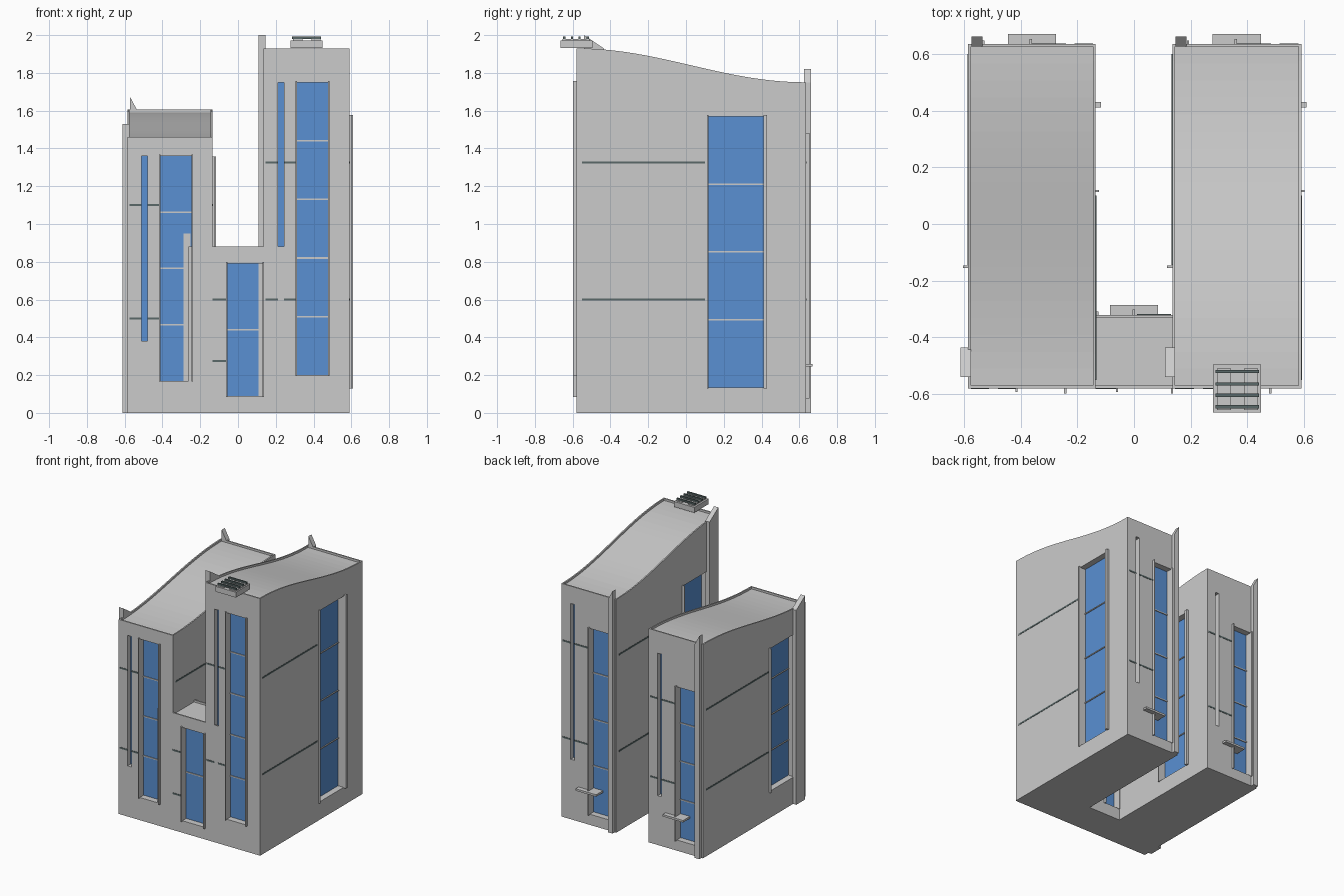
import bpy, bmesh, math

if "Cube" in bpy.data.objects:
    bpy.data.objects.remove(bpy.data.objects["Cube"])


def material(name, color):
    m = bpy.data.materials.new(name)
    m.diffuse_color = color
    m.use_nodes = True
    m.node_tree.nodes["Principled BSDF"].inputs["Base Color"].default_value = m.diffuse_color
    return m


GLASS = material("blue_glass", (0.1, 0.28, 0.65, 1))
DARK = material("dark_trim", (0.1, 0.14, 0.14, 1))


def add_prism(bm, pts, axis, a, b):
    """Extrude a (u, z) outline along x (axis 0) or y (axis 1)."""
    def co(t, u, z):
        return (t, u, z) if axis == 0 else (u, t, z)
    lo = [bm.verts.new(co(a, *p)) for p in pts]
    hi = [bm.verts.new(co(b, *p)) for p in pts]
    n = len(pts)
    faces = [bm.faces.new(lo), bm.faces.new(hi)]
    for i in range(n):
        j = (i + 1) % n
        faces.append(bm.faces.new((lo[i], lo[j], hi[j], hi[i])))
    bmesh.ops.recalc_face_normals(bm, faces=faces)


def rect(u0, u1, z0, z1):
    return [(u0, z0), (u1, z0), (u1, z1), (u0, z1)]


def make(name, prisms, mat=None):
    bm = bmesh.new()
    for p in prisms:
        add_prism(bm, *p)
    me = bpy.data.meshes.new(name)
    bm.to_mesh(me)
    bm.free()
    if mat:
        me.materials.append(mat)
    ob = bpy.data.objects.new(name, me)
    bpy.context.collection.objects.link(ob)
    return ob


def carve(ob, cutter):
    mod = ob.modifiers.new("openings", 'BOOLEAN')
    mod.operation = 'DIFFERENCE'
    mod.solver = 'EXACT'
    mod.object = cutter
    dg = bpy.context.evaluated_depsgraph_get()
    me = bpy.data.meshes.new_from_object(ob.evaluated_get(dg))
    ob.modifiers.clear()
    ob.data = me
    bpy.data.objects.remove(cutter)


def block(name, x0, x1, y0, y1, zf, zb, windows, slits, bands, shelf):
    faces = {"front": (1, y0, -1), "back": (1, y1, 1),
             "left": (0, x0, -1), "right": (0, x1, 1)}

    def on(face, outline, d0, d1):
        axis, plane, s = faces[face]
        return (outline, axis, plane + s * d0, plane + s * d1)

    def wave(y):
        t = (y - y0) / (y1 - y0)
        return zf + (zb - zf) * (1 - math.cos(math.pi * t)) / 2

    # walls with a wavy top, sunken roof behind a thin rim
    n, rim = 20, 0.01
    ys = [y0 + (y1 - y0) * i / n for i in range(n + 1)]
    wall = [(y1, 0), (y0, 0)] + [(y, wave(y)) for y in ys]
    inner = [y0 + rim + (y1 - y0 - 2 * rim) * i / n for i in range(n + 1)]
    sunk = [(y1 - rim, 2.2), (y0 + rim, 2.2)] + [(y, wave(y) - 0.015) for y in inner]
    cuts = [(sunk, 0, x0 + rim, x1 - rim)]
    glass, bars, frames = [], [], []

    # recessed windows with cross bars and side frames
    for face, u0, u1, z0, z1, count in windows:
        cuts.append(on(face, rect(u0, u1, z0, z1), -0.05, 0.05))
        glass.append(on(face, rect(u0, u1, z0, z1), -0.06, -0.046))
        for i in range(1, count):
            z = z0 + (z1 - z0) * i / count
            bars.append(on(face, rect(u0, u1, z - 0.004, z + 0.004), -0.05, -0.04))
        frames.append(on(face, rect(u0 - 0.008, u0, z0 - 0.005, z1 + 0.008), -0.04, 0.012))
        w = 0.02 if face == "right" else 0.008
        frames.append(on(face, rect(u1, u1 + w, z0 - 0.005, z1 + 0.008), -0.04, 0.018))
    # narrow slit windows
    for face, u0, u1, z0, z1 in slits:
        cuts.append(on(face, rect(u0, u1, z0, z1), -0.04, 0.05))
        glass.append(on(face, rect(u0, u1, z0, z1), -0.05, -0.036))

    body = make(name + "_walls", [(wall, 0, x0, x1)])
    carve(body, make("cutter", cuts))
    make(name + "_window_glass", glass, GLASS)
    make(name + "_window_bars", bars)
    make(name + "_window_frames", frames)
    # dark horizontal bands
    make(name + "_bands", [on(f, rect(u0, u1, z - 0.006, z + 0.006), -0.004, 0.002)
                           for f, u0, u1, zs in bands for z in zs], DARK)
    # upright fins with slanted tops, on the left side and the back
    fins = [on("left", [(-0.54, 0), (-0.435, 0), (-0.435, zf), (-0.54, zf + 0.07)], 0.026, -0.01)]
    a, b = x0 + 0.012, x0 + 0.05
    if shelf[2]:
        fins.append(on("back", [(a, 0), (b, 0), (b, zb), (a, zb + 0.07)], 0.026, -0.01))
    make(name + "_fins", fins)
    # small shelf on the back
    make(name + "_shelf", [on("back", rect(shelf[0], shelf[1], 0.245, 0.26), 0.035, -0.05)])


def tower(name, x0, x1, zf, zb, win_z, slit_z, band_z):
    (f0, f1), (r0, r1), (b0, b1), (l0, l1) = win_z
    c = (x0 + x1) / 2
    block(name, x0, x1, -0.58, 0.635, zf, zb,
          [("front", c - 0.05, c + 0.114, f0, f1, 5 if zf > 1.7 else 4),
           ("right", 0.12, 0.41, r0, r1, 4),
           ("back", c - 0.168, c - 0.008, b0, b1, 4),
           ("left", -0.445, -0.155, l0, l1, 4)],
          [("front", c - 0.151, c - 0.12, *slit_z[0]),
           ("back", c + 0.12, c + 0.151, *slit_z[1])],
          [("front", x0 + 0.01, c - 0.151, band_z), ("front", c - 0.12, c - 0.058, band_z),
           ("right", -0.55, 0.1, band_z), ("left", -0.145, 0.6, band_z),
           ("back", c, c + 0.12, band_z), ("back", c + 0.151, x1 - 0.01, band_z)],
          (c - 0.085, c + 0.085, True))


# two towers
tower("left_tower", -0.585, -0.135, 1.46, 1.605,
      [(0.17, 1.36), (0.12, 1.35), (0.08, 1.23), (0.2, 1.27)],
      [(0.38, 1.36), (0.37, 1.44)], (0.5, 1.1))
tower("right_tower", 0.135, 0.59, 1.93, 1.75,
      [(0.2, 1.75), (0.135, 1.57), (0.08, 1.475), (0.2, 1.55)],
      [(0.46, 1.75), (0.45, 1.62)], (0.6, 1.325))
# low link between the towers, its ends buried in them
block("link", -0.262, 0.262, -0.58, -0.32, 0.88, 0.88,
      [("front", -0.056, 0.13, 0.09, 0.79, 2), ("back", -0.125, -0.005, 0.09, 0.75, 2)],
      [], [("front", -0.135, -0.064, (0.275, 0.6)), ("back", 0.01, 0.13, (0.275, 0.6))],
      (-0.085, 0.085, False))

# roof unit overhanging the front of the right tower
make("roof_unit_base", [(rect(0.278, 0.448, 1.932, 1.972), 1, -0.665, -0.495)])
make("roof_unit_feet", [(rect(x, x + 0.05, 1.972, 1.98), 1, -0.655, -0.51)
                        for x in (0.292, 0.388)])
make("roof_unit_slats", [(rect(0.287, 0.44, 1.98, 1.992), 1, y - 0.008, y + 0.004)
                         for y in (-0.643, -0.602, -0.562, -0.518)], DARK)
